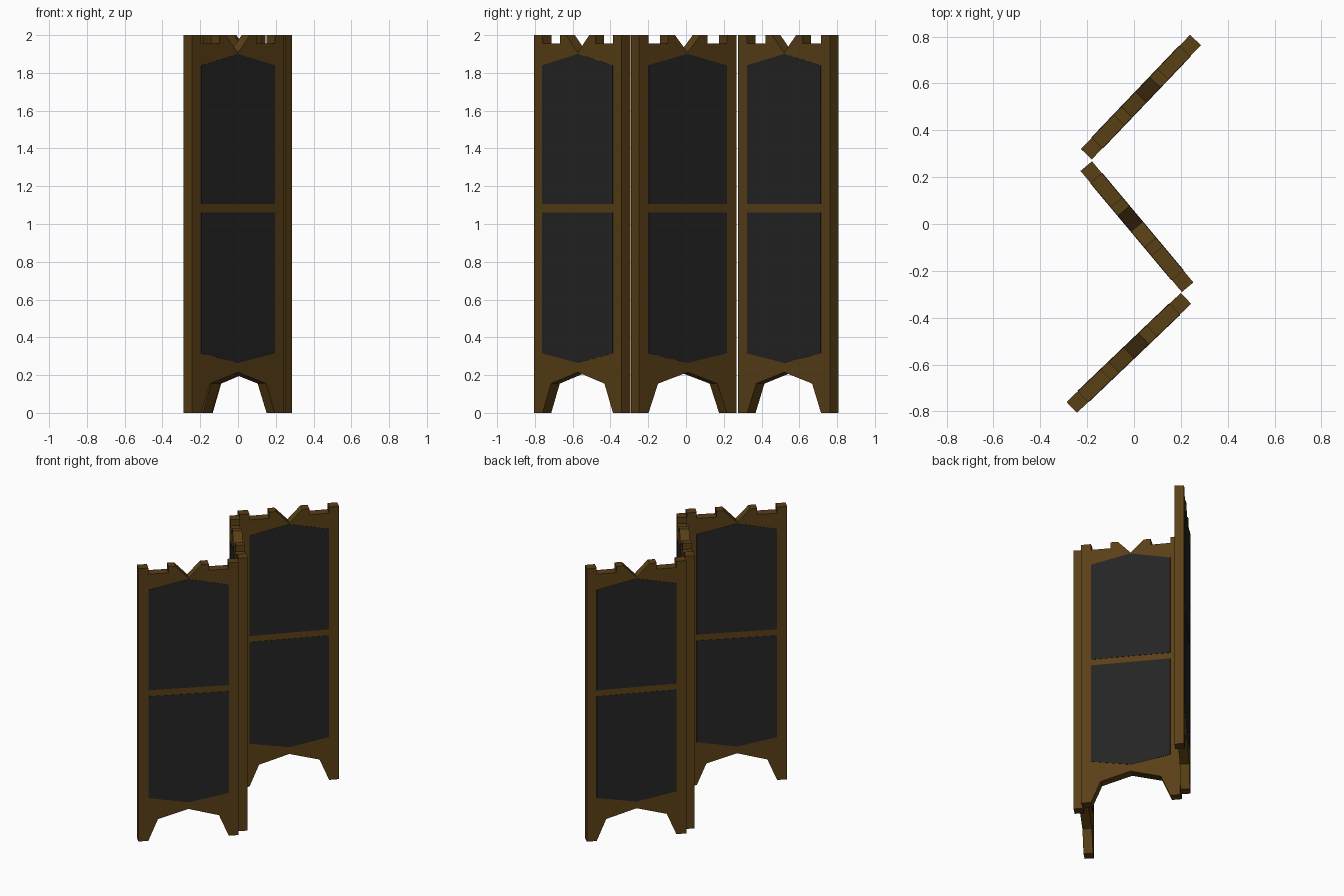
import bpy, bmesh, math

if "Cube" in bpy.data.objects:
    bpy.data.objects.remove(bpy.data.objects["Cube"])

HALF, STILE, T = 0.337, 0.27, 0.064   # half panel width, inner stile edge, thickness


def material(name, rgb):
    m = bpy.data.materials.new(name)
    m.diffuse_color = (*rgb, 1)
    m.use_nodes = True
    m.node_tree.nodes["Principled BSDF"].inputs["Base Color"].default_value = m.diffuse_color
    return m


WOOD = material("dark_wood", (0.10, 0.05, 0.008))
CLOTH = material("black_cloth", (0.018, 0.018, 0.018))


def slab(name, outline, y0, y1, mat, place):
    """Extrude an (x, z) outline from y0 to y1 and place it on a panel."""
    bm = bmesh.new()
    face = bm.faces.new([bm.verts.new((x, y0, z)) for x, z in outline])
    out = bmesh.ops.extrude_face_region(bm, geom=[face])
    verts = [v for v in out["geom"] if isinstance(v, bmesh.types.BMVert)]
    bmesh.ops.translate(bm, vec=(0, y1 - y0, 0), verts=verts)
    bmesh.ops.recalc_face_normals(bm, faces=bm.faces)
    me = bpy.data.meshes.new(name)
    bm.to_mesh(me)
    bm.free()
    me.materials.append(mat)
    ob = bpy.data.objects.new(name, me)
    bpy.context.collection.objects.link(ob)
    (cx, cy), angle = place
    ob.location = (cx, cy, 0)
    ob.rotation_euler.z = angle
    return ob


def mirrored(half):
    """Complete a right-hand outline that starts and ends on x = 0."""
    return half + [(-x, z) for x, z in reversed(half) if x > 0]


def rect(x0, x1, z0, z1):
    return [(x0, z0), (x1, z0), (x1, z1), (x0, z1)]


# crest with square notches and a central V, apron with arched cut-out
CREST = mirrored([(0, 1.90), (STILE, 1.84), (STILE, 1.955), (0.136, 1.955),
                  (0.136, 2.0), (0.088, 2.0), (0, 1.907)])
APRON = mirrored([(0, 0.215), (0.205, 0.155), (STILE, 0.0),
                  (STILE, 0.315), (0, 0.265)])
UPPER = [(-STILE, 1.105), (STILE, 1.105), (STILE, 1.84), (0, 1.90), (-STILE, 1.84)]
LOWER = [(-STILE, 1.06), (-STILE, 0.315), (0, 0.265), (STILE, 0.315), (STILE, 1.06)]

# centre line ends of the three zigzag panels
panels = {
    "rear": ((-0.203, 0.298), (0.262, 0.785)),
    "middle": ((0.228, -0.269), (-0.203, 0.246)),
    "front": ((-0.266, -0.783), (0.222, -0.317)),
}
for tag, (a, b) in panels.items():
    place = (((a[0] + b[0]) / 2, (a[1] + b[1]) / 2),
             math.atan2(b[1] - a[1], b[0] - a[0]))
    h = T / 2
    # wooden frame
    slab(f"{tag}_left_stile", rect(-HALF, -STILE, 0, 2), -h, h, WOOD, place)
    slab(f"{tag}_right_stile", rect(STILE, HALF, 0, 2), -h, h, WOOD, place)
    slab(f"{tag}_crest", CREST, -h, h, WOOD, place)
    slab(f"{tag}_middle_rail", rect(-STILE, STILE, 1.06, 1.105), -h, h, WOOD, place)
    slab(f"{tag}_apron", APRON, -h, h, WOOD, place)
    # cloth screens, a hair proud of the frame
    slab(f"{tag}_upper_screen", UPPER, -h - 0.002, h + 0.002, CLOTH, place)
    slab(f"{tag}_lower_screen", LOWER, -h - 0.002, h + 0.002, CLOTH, place)
